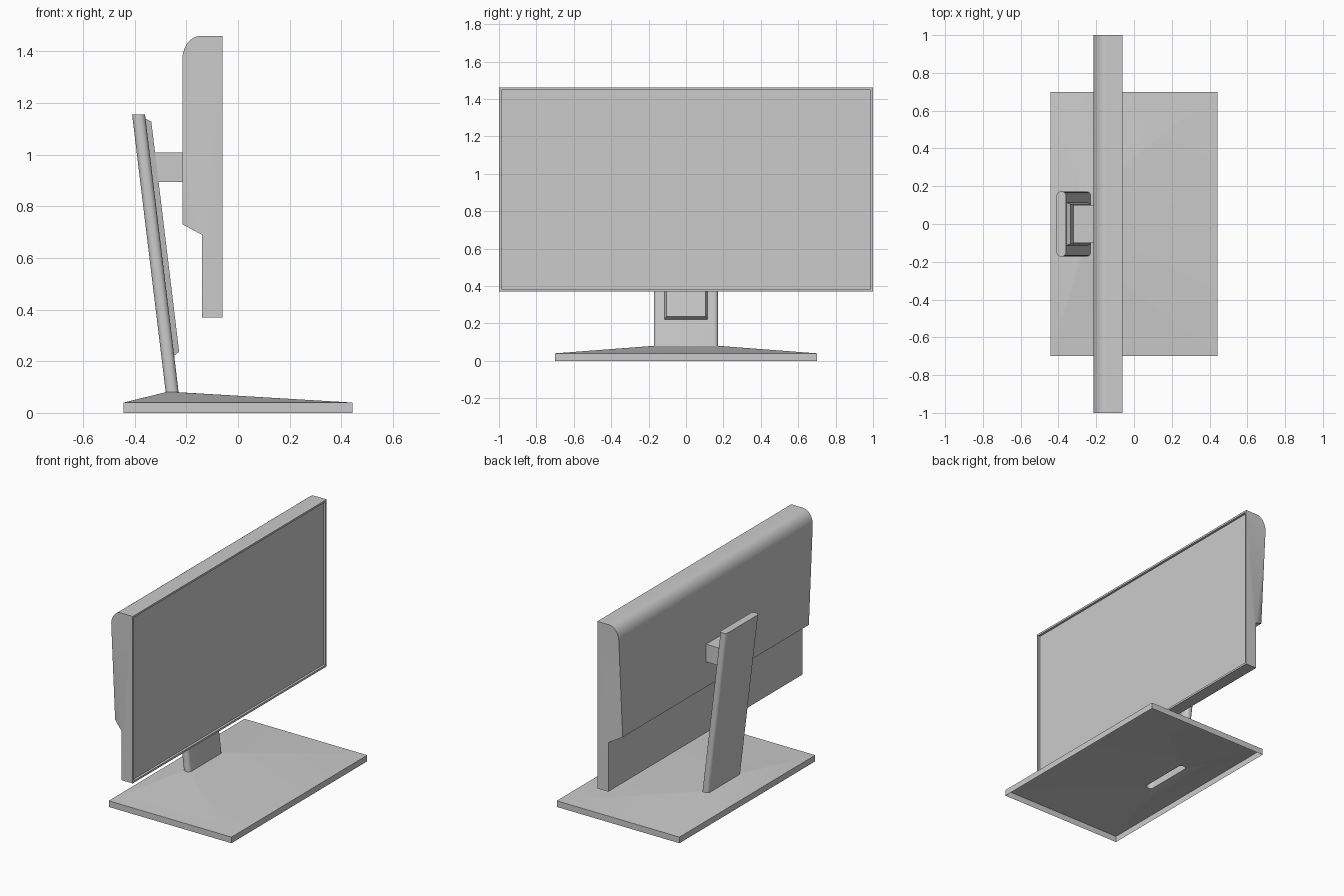
import bpy, bmesh, math

if "Cube" in bpy.data.objects:
    bpy.data.objects.remove(bpy.data.objects["Cube"])


def finish(name, bm, angle=40):
    """Turn a bmesh into a named, angle-smoothed object."""
    bmesh.ops.recalc_face_normals(bm, faces=bm.faces)
    mesh = bpy.data.meshes.new(name)
    bm.to_mesh(mesh)
    bm.free()
    obj = bpy.data.objects.new(name, mesh)
    bpy.context.collection.objects.link(obj)
    bpy.context.view_layer.objects.active = obj
    obj.select_set(True)
    bpy.ops.object.shade_smooth_by_angle(angle=math.radians(angle))
    obj.select_set(False)
    return obj


def ring(bm, points):
    return [bm.verts.new(p) for p in points]


def bridge(bm, a, b):
    """Quads between two closed loops of equal length."""
    n = len(a)
    return [bm.faces.new((a[i], a[(i + 1) % n], b[(i + 1) % n], b[i])) for i in range(n)]


# Display housing: side profile swept across y, lower bulge edge drawn inwards
arc = [(-0.145 - 0.07 * math.sin(t), 1.37 + 0.09 * math.cos(t))
       for t in (math.pi / 2 * i / 10 for i in range(11))]
profile = [(-0.06, 0.37), (-0.06, 1.46)] + arc + [(-0.215, 0.73), (-0.14, 0.69), (-0.14, 0.37)]
tucked = 2 + len(arc)
bm = bmesh.new()
sides = []
for s in (-1, 1):
    loop = ring(bm, [(x, s * (0.96 if i == tucked else 1.0), z)
                     for i, (x, z) in enumerate(profile)])
    bm.faces.new([v for i, v in enumerate(loop) if i != tucked])
    bm.faces.new(loop[tucked - 1:tucked + 2])
    sides.append(loop)
front = bridge(bm, *sides)[0]
bmesh.ops.recalc_face_normals(bm, faces=bm.faces)
# Thin bezel with a recessed screen
bmesh.ops.inset_individual(bm, faces=[front], thickness=0.018)
bmesh.ops.inset_individual(bm, faces=[front], thickness=0.0, depth=-0.015)
finish("display_housing", bm)

# Base and leaning leg: one open-bottomed shell
SEG, RAD = 6, 0.022
CORNERS = [(1, 1), (-1, 1), (-1, -1), (1, -1)]


def leg_section(cx, z, hx=0.025, hy=0.172):
    pts = []
    for i, (sx, sy) in enumerate(CORNERS):
        for k in range(SEG + 1):
            a = math.pi / 2 * (i + k / SEG)
            pts.append((cx + sx * (hx - RAD) + RAD * math.cos(a),
                        sy * (hy - RAD) + RAD * math.sin(a), z))
    return pts


bm = bmesh.new()
low, rim = [ring(bm, [(0.443 * sx, 0.7 * sy, z) for sx, sy in CORNERS]) for z in (0, 0.04)]
bridge(bm, low, rim)
foot = ring(bm, leg_section(-0.255, 0.08))
head = ring(bm, leg_section(-0.385, 1.155))
n = SEG + 1
for i in range(4):
    for k in range(SEG):
        bm.faces.new((rim[i], foot[i * n + k + 1], foot[i * n + k]))
    j = (i + 1) % 4
    bm.faces.new((rim[i], rim[j], foot[j * n], foot[i * n + SEG]))
bridge(bm, foot, head)
bm.faces.new(head)
finish("base_and_leg", bm, 30)


# Bevelled slide plate on the front of the leg
def leg_front(z):
    return -0.23 - 0.13 * (z - 0.08) / 1.075


def plate_loop(bm, hy, z0, z1, lift):
    return ring(bm, [(leg_front(z) + lift, y, z)
                     for y, z in ((-hy, z0), (hy, z0), (hy, z1), (-hy, z1))])


bm = bmesh.new()
back = plate_loop(bm, 0.115, 0.22, 1.14, -0.002)
face = plate_loop(bm, 0.105, 0.237, 1.128, 0.021)
bridge(bm, back, face)
bm.faces.new(back)
bm.faces.new(face)
finish("slide_plate", bm, 20)

# Arm joining the plate to the display
bm = bmesh.new()
bmesh.ops.create_cube(bm, size=1)
bmesh.ops.scale(bm, vec=(0.13, 0.2, 0.115), verts=bm.verts)
bmesh.ops.translate(bm, vec=(-0.278, 0, 0.951), verts=bm.verts)
finish("mount_arm", bm)
